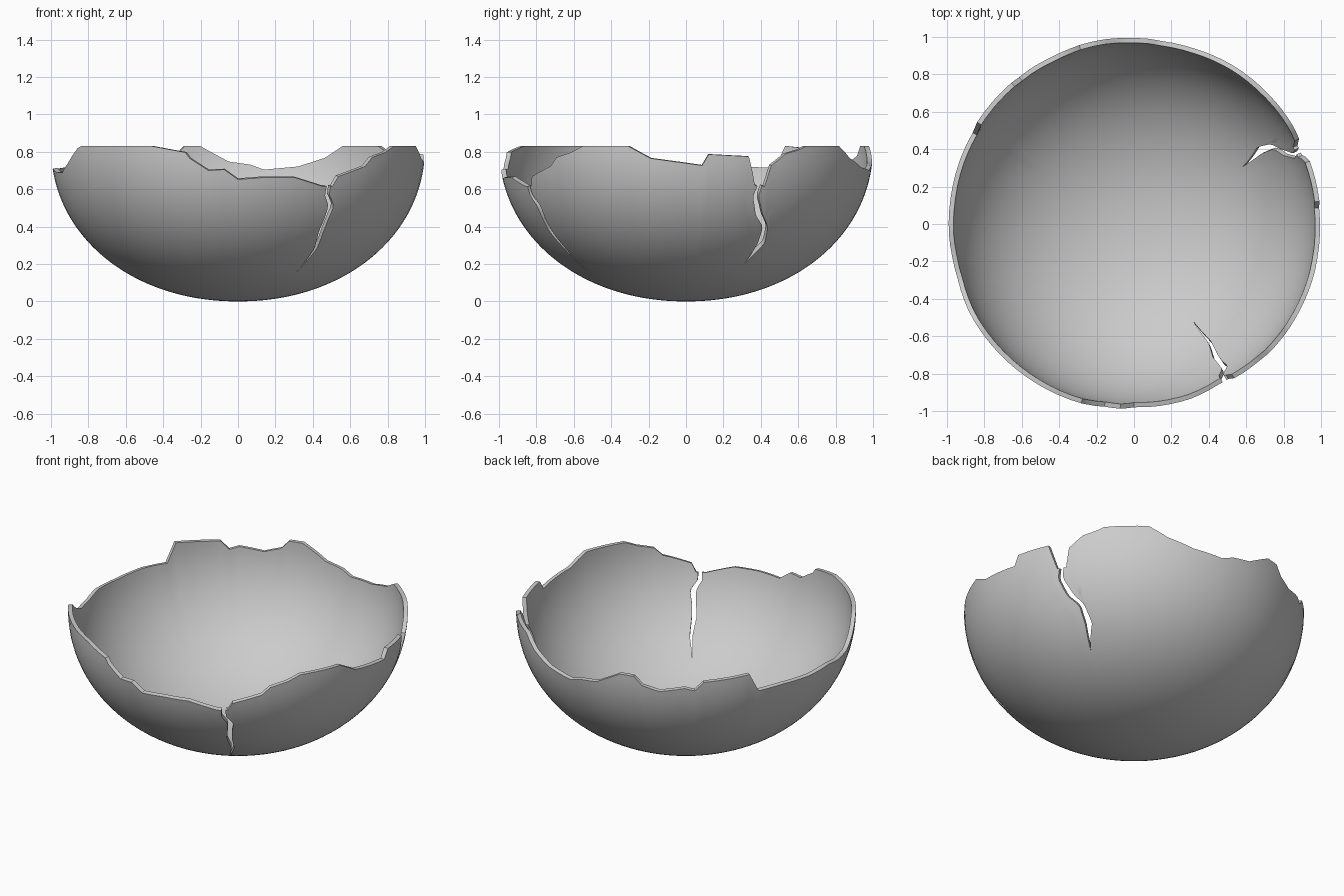
import bpy, bmesh, math

if "Cube" in bpy.data.objects:
    bpy.data.objects.remove(bpy.data.objects["Cube"])

HEIGHT, POWER, ROWS, THICK = 0.83, 2.07, 44, 0.026

# Broken rim: (angle in degrees, height)
RIM = [(-59.3, .615), (-57.5, .668), (-47, .722), (-44, .77), (-38, .797), (-33.5, .83),
       (-18, .83), (-11, .765), (5, .727), (7, .786), (20.3, .775), (22, .68), (23, .62),
       (25, .615), (26.7, .727), (32, .79), (37.6, .813), (39.8, .83), (55, .83),
       (61.5, .765), (70.7, .717), (81.7, .70), (86, .727), (93, .745), (102, .83),
       (107, .83), (110, .775), (116, .745), (124.5, .772), (128, .755), (131, .81),
       (140, .82), (147, .83), (150.5, .71), (160, .715), (172, .705), (183, .71),
       (190, .69), (198, .69), (204, .74), (211, .82), (213, .83), (242.6, .83),
       (253.6, .797), (255, .765), (260.8, .70), (265.7, .705), (270, .652),
       (278.3, .663), (288, .663), (298.5, .615), (300.7, .615)]

# Cracks: (height, centre angle, half width in degrees), from tip to rim
FRONT_CRACK = [(.16, -58.8, 0), (.28, -57.3, .6), (.374, -58.4, 1.0), (.44, -58.1, .8),
               (.51, -57.6, 1.1), (.57, -60.1, .8), (.62, -60, .7)]
SIDE_CRACK = [(.205, 27.8, 0), (.31, 30.4, 1.5), (.40, 29.3, 1.0), (.46, 25.6, 1.3),
              (.56, 23, .9), (.62, 24, .8)]
FRONT, SIDE = -60.0, 24.0


def interp(table, x, col=1):
    if x <= table[0][0]:
        return table[0][col]
    for p, q in zip(table, table[1:]):
        if x <= q[0]:
            return p[col] + (q[col] - p[col]) * (x - p[0]) / (q[0] - p[0])
    return table[-1][col]


def rim_height(angle):
    return interp(RIM, angle if angle >= RIM[0][0] else angle + 360)


def crack_shift(crack, nominal, z, side):
    return interp(crack, z) - nominal + side * interp(crack, z, 2)


def columns(a, b):
    """Angles between two cracks: every rim corner plus steps of at most 4 degrees."""
    marks = [a] + [t[0] for t in RIM if a + .3 < t[0] < b - .3] + [b]
    out = []
    for p, q in zip(marks, marks[1:]):
        n = math.ceil((q - p) / 4)
        out += [p + (q - p) * i / n for i in range(n)]
    return out + [b]


def sector(bm, a, crack_a, b, crack_b):
    """Shell piece whose two side edges follow the cracks."""
    grid = []
    for ang in columns(a, b):
        wa, wb = max(0, 1 - (ang - a) / 15), max(0, 1 - (b - ang) / 15)
        top = math.acos(max(0, 1 - rim_height(ang) / HEIGHT) ** (POWER / 2))
        line = []
        for j in range(ROWS + 1):
            t = top * j / ROWS
            r = math.sin(t) ** (2 / POWER)
            z = HEIGHT * (1 - max(0, math.cos(t)) ** (2 / POWER))
            f = ang + wa * crack_shift(crack_a, (a + 180) % 360 - 180, z, 1)
            f = math.radians(f + wb * crack_shift(crack_b, (b + 180) % 360 - 180, z, -1))
            line.append(bm.verts.new((r * math.cos(f), r * math.sin(f), z)))
        grid.append(line)
    for p, q in zip(grid, grid[1:]):
        for j in range(ROWS):
            bm.faces.new((p[j], q[j], q[j + 1], p[j + 1]))


# Two sectors, welded together below the crack tips
bm = bmesh.new()
sector(bm, FRONT, FRONT_CRACK, SIDE, SIDE_CRACK)
sector(bm, SIDE, SIDE_CRACK, FRONT + 360, FRONT_CRACK)
bmesh.ops.remove_doubles(bm, verts=bm.verts, dist=1e-4)
mesh = bpy.data.meshes.new("broken_shell")
bm.to_mesh(mesh)
bm.free()

shell = bpy.data.objects.new("broken_shell", mesh)
bpy.context.collection.objects.link(shell)
grey = bpy.data.materials.new("shell grey")
grey.diffuse_color = (0.6, 0.6, 0.6, 1)
grey.use_nodes = True
grey.node_tree.nodes["Principled BSDF"].inputs["Base Color"].default_value = grey.diffuse_color
mesh.materials.append(grey)

# Wall thickness, inward
bpy.context.view_layer.objects.active = shell
shell.select_set(True)
mod = shell.modifiers.new("wall", 'SOLIDIFY')
mod.thickness = THICK
mod.offset = -1
bpy.ops.object.modifier_apply(modifier=mod.name)
bpy.ops.object.shade_smooth_by_angle(angle=math.radians(35))
